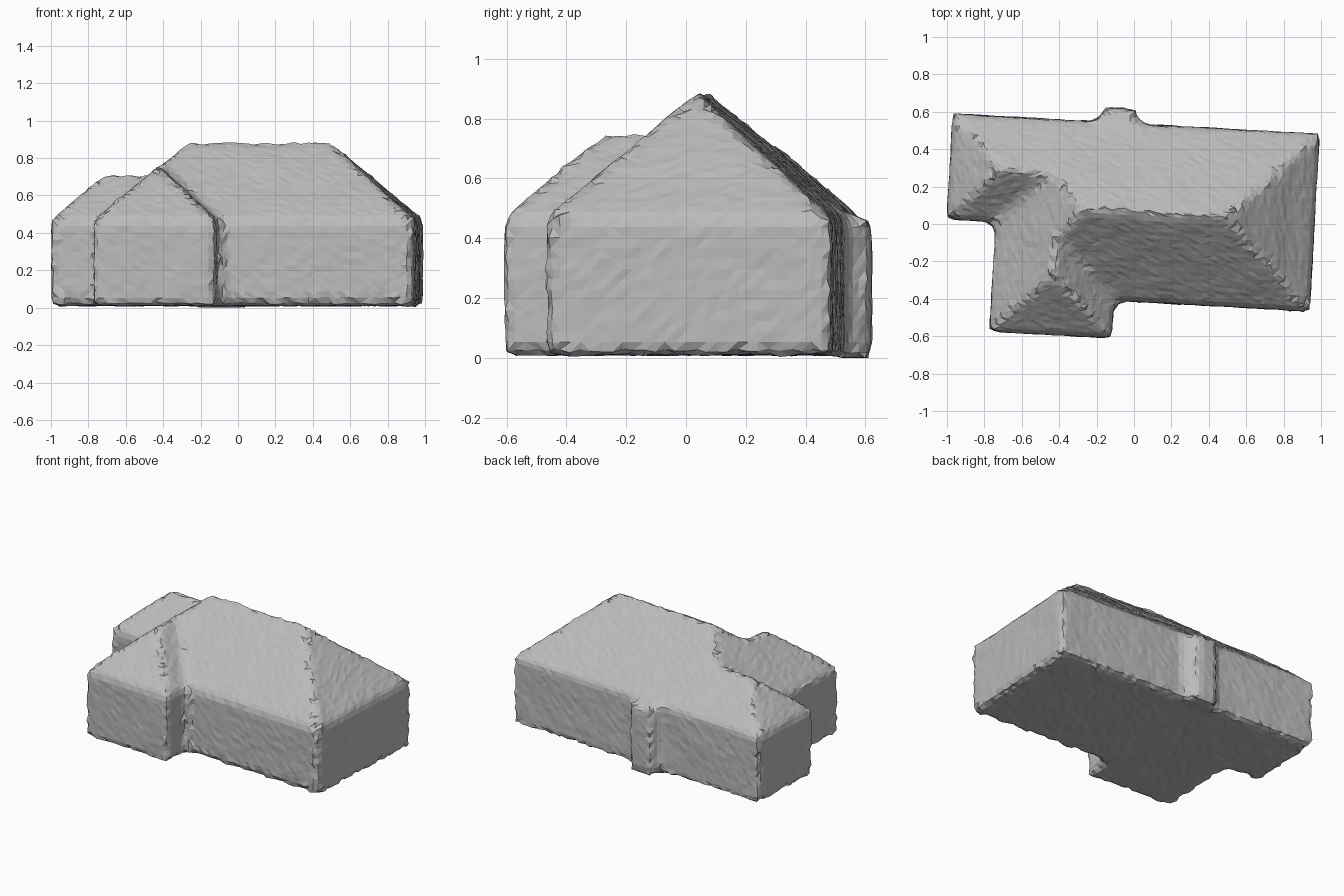
import bpy, bmesh, math, random
from mathutils import Matrix, Vector, noise

cube = bpy.data.objects.get("Cube")
if cube:
    bpy.data.objects.remove(cube, do_unlink=True)

EAVE, PITCH, BASE = 0.47, 0.88, 0.01
random.seed(4)

stone = bpy.data.materials.new("plain grey")
stone.use_nodes = True
GREY = (0.5, 0.5, 0.5, 1)
stone.diffuse_color = GREY
stone.node_tree.nodes["Principled BSDF"].inputs["Base Color"].default_value = GREY


def hull(bm, points):
    """Add a closed convex solid around the points."""
    part = bmesh.new()
    for p in points:
        part.verts.new(p)
    bmesh.ops.convex_hull(part, input=part.verts)
    bmesh.ops.recalc_face_normals(part, faces=part.faces)
    mesh = bpy.data.meshes.new("part")
    part.to_mesh(mesh)
    part.free()
    bm.from_mesh(mesh)
    bpy.data.meshes.remove(mesh)


def hipped_block(bm, x0, x1, y0, y1):
    """Walls with an equal-pitch hipped roof on a rectangular plan."""
    half = min(x1 - x0, y1 - y0) / 2
    top = EAVE + PITCH * half
    corners = [(x, y, z) for x in (x0, x1) for y in (y0, y1) for z in (BASE, EAVE)]
    ridge = [(x0 + half, y0 + half, top), (x1 - half, y1 - half, top)]
    hull(bm, corners + ridge)


bm = bmesh.new()
# Main house, side wing and front wing
hipped_block(bm, -0.738, 0.963, -0.414, 0.535)
hipped_block(bm, -1.0, 0.2, -0.03, 0.535)
hipped_block(bm, -0.738, -0.086, -0.616, 0.3)
# Chimney breast on the back wall, with splayed sides and a sloped top
plan = [(-0.23, 0.5, 0.5), (-0.19, 0.615, 0.455), (-0.04, 0.615, 0.455), (0.02, 0.5, 0.5)]
hull(bm, [(x, y, z) for x, y, top in plan for z in (0.0, top)])

mesh = bpy.data.meshes.new("house")
bm.to_mesh(mesh)
bm.free()
house = bpy.data.objects.new("house", mesh)
bpy.context.collection.objects.link(house)

# Fuse the blocks into one worn, softly rounded skin
remesh = house.modifiers.new("fuse", 'REMESH')
remesh.mode = 'VOXEL'
remesh.voxel_size = 0.035
soften = house.modifiers.new("soften", 'SMOOTH')
soften.factor = 0.4
soften.iterations = 1
graph = bpy.context.evaluated_depsgraph_get()
fused = bpy.data.meshes.new_from_object(house.evaluated_get(graph))
house.modifiers.clear()

# Uneven facets, then turn the plan slightly
bm = bmesh.new()
bm.from_mesh(fused)
bmesh.ops.triangulate(bm, faces=bm.faces)
bm.normal_update()
sharp = {v: max((e.calc_face_angle(0) for e in v.link_edges), default=0) for v in bm.verts}
for v, angle in sharp.items():
    rough = 0.007 if angle > 0.4 else 0.002
    wave = 0.004 * noise.noise(v.co * 6)
    v.co += v.normal * (random.uniform(-rough, rough) + wave)
    v.co += Vector([random.uniform(-0.005, 0.005) for _ in range(3)]) * (angle > 0.4)
    v.co.z = max(v.co.z, 0)
bmesh.ops.rotate(bm, verts=bm.verts, cent=(0, 0, 0),
                 matrix=Matrix.Rotation(math.radians(-3.2), 3, 'Z'))
for f in bm.faces:
    f.smooth = False
    f.material_index = 0
bm.to_mesh(fused)
bm.free()

house.data = fused
fused.name = "house"
fused.materials.clear()
fused.materials.append(stone)
bpy.data.meshes.remove(mesh)
